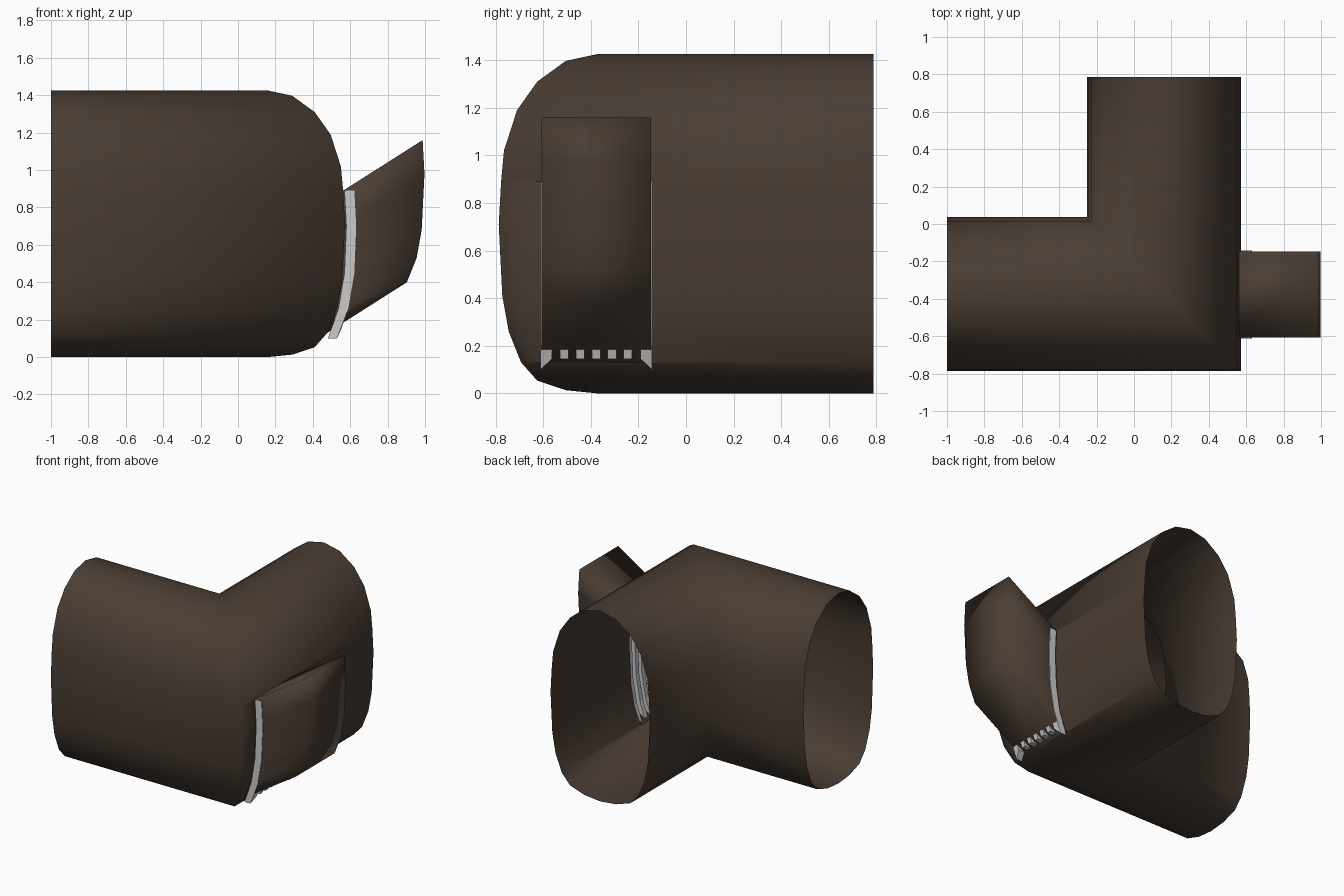
import bpy, bmesh

if "Cube" in bpy.data.objects:
    bpy.data.objects.remove(bpy.data.objects["Cube"])

def material(name, rgb):
    m = bpy.data.materials.new(name)
    m.diffuse_color = (*rgb, 1)
    m.use_nodes = True
    m.node_tree.nodes["Principled BSDF"].inputs["Base Color"].default_value = m.diffuse_color
    return m

BROWN = material("dark brown metal", (0.068, 0.047, 0.034))
GREY = material("light grey metal", (0.6, 0.6, 0.6))

def make(name, polys, mat, smooth):
    """Build one object from a list of polygons, welding shared corners."""
    bm = bmesh.new()
    for p in polys:
        bm.faces.new([bm.verts.new(c) for c in p])
    bmesh.ops.remove_doubles(bm, verts=bm.verts[:], dist=0.0005)
    bmesh.ops.recalc_face_normals(bm, faces=bm.faces[:])
    for f in bm.faces:
        f.smooth = smooth
    me = bpy.data.meshes.new(name)
    bm.to_mesh(me)
    bm.free()
    me.materials.append(mat)
    ob = bpy.data.objects.new(name, me)
    bpy.context.collection.objects.link(ob)
    return ob

# Half cross-section of the duct: (offset from centre line, height)
HALF = [(0, 1.425), (.13, 1.397), (.25, 1.31), (.335, 1.19), (.39, 1.02),
        (.402, .89), (.412, .71), (.397, .41), (.37, .26), (.318, .13),
        (.25, .053), (.13, .013), (0, 0)]
CX, CY = .16, -.375           # centre lines of the two arms
Y0, Y1 = -.607, -.147         # sides of the branch
HOLE = range(5, 9)            # section segments opened for the branch

# Elbow duct: two open arms meeting at a mitre, with a hole for the branch
loop = HALF + [(-d, z) for d, z in HALF[-2:0:-1]]
polys = []
for i, (d, z) in enumerate(loop):
    e, w = loop[(i + 1) % len(loop)]
    polys.append([(-1, CY - d, z), (CX + d, CY - d, z),
                  (CX + e, CY - e, w), (-1, CY - e, w)])
    spans = [(CY - d, CY - e, .787, .787)]
    if i in HOLE:
        spans = [(CY - d, CY - e, Y0, Y0), (Y1, Y1, .787, .787)]
    for a, b, c, g in spans:
        polys.append([(CX + d, a, z), (CX + d, c, z),
                      (CX + e, g, w), (CX + e, b, w)])
make("elbow_duct", polys, BROWN, True)

# Branch: the hole outline pushed outward and upward, closed by a curved cap
base = [(CX + d, z) for d, z in HALF[5:10]]
cap = [(x + .425, z + .27) for x, z in base]
polys = []
for (p, q), (r, s) in zip(zip(base, base[1:]), zip(cap, cap[1:])):
    polys.append([(r[0], Y0, r[1]), (r[0], Y1, r[1]),
                  (s[0], Y1, s[1]), (s[0], Y0, s[1])])
    for y in (Y0, Y1):
        polys.append([(x, y, z) for x, z in (p, r, s, q)])
for k in (0, -1):
    (x, z), (u, v) = base[k], cap[k]
    polys.append([(x, Y0, z), (x, Y1, z), (u, Y1, v), (u, Y0, v)])
make("side_branch", polys, BROWN, True)

# Grille: curved vertical bars set just outside the duct wall
CURVE = [(.572, .89), (.582, .70), (.572, .45), (.54, .26)]

def bar(name, ya, yb, end_a, end_b):
    """Curved bar from ya to yb; each end is the (x, z) of its lower tip."""
    rings = []
    for k in range(len(CURVE) + 1):
        (xa, za), (xb, zb) = (CURVE + [None])[k] and (CURVE[k],) * 2 if k < len(CURVE) else (end_a, end_b)
        rings.append([(xa, ya, za), (xa + .05, ya, za), (xb + .05, yb, zb), (xb, yb, zb)])
    polys = [rings[0], rings[-1]]
    for r, s in zip(rings, rings[1:]):
        for j in range(4):
            n = (j + 1) % 4
            polys.append([r[j], r[n], s[n], s[j]])
    make(name, polys, GREY, False)

TIP, INNER = (.48, .10), (.50, .145)
bar("grille_frame_front", Y0 - .004, Y0 + .044, TIP, INNER)
bar("grille_frame_back", Y1 + .004, Y1 - .044, TIP, INNER)
for n in range(5):
    y = CY - .003 + (n - 2) * .067
    bar(f"grille_bar_{n + 1}", y - .018, y + .018, INNER, INNER)
